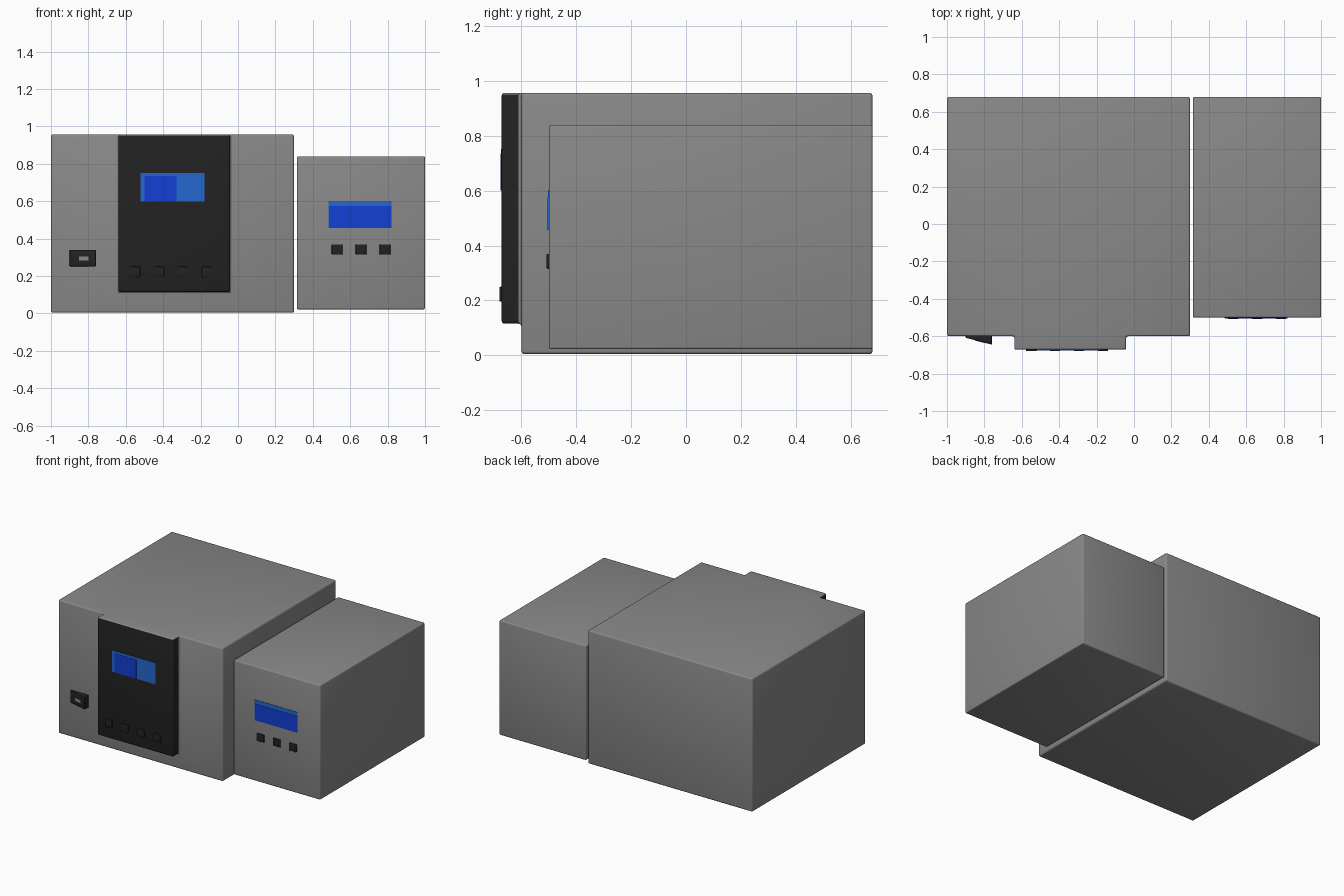
import bpy, bmesh, math

if "Cube" in bpy.data.objects:
    bpy.data.objects.remove(bpy.data.objects["Cube"])


def material(name, color):
    m = bpy.data.materials.new(name)
    m.diffuse_color = (*color, 1)
    m.use_nodes = True
    m.node_tree.nodes["Principled BSDF"].inputs["Base Color"].default_value = m.diffuse_color
    return m


GREY = material("casing grey", (0.25, 0.25, 0.25))
BLACK = material("panel black", (0.016, 0.016, 0.016))
BLUE = material("screen deep blue", (0.006, 0.05, 0.65))
LIGHT = material("screen light blue", (0.018, 0.14, 0.62))


def finish(name, bm, mats, bevel=0.0):
    """Round the sharp edges and turn the bmesh into an object."""
    bmesh.ops.recalc_face_normals(bm, faces=bm.faces)
    if bevel:
        sharp = [e for e in bm.edges if e.calc_face_angle(0) > 0.5]
        bmesh.ops.bevel(bm, geom=sharp, offset=bevel, segments=3, profile=0.5,
                        affect='EDGES', clamp_overlap=True)
    bm.normal_update()
    mesh = bpy.data.meshes.new(name)
    bm.to_mesh(mesh)
    bm.free()
    for m in mats:
        mesh.materials.append(m)
    ob = bpy.data.objects.new(name, mesh)
    bpy.context.collection.objects.link(ob)
    return ob


def box_bm(x0, x1, y0, y1, z0, z1):
    bm = bmesh.new()
    bmesh.ops.create_cube(bm, size=1)
    for v in bm.verts:
        v.co = (x1 if v.co.x > 0 else x0, y1 if v.co.y > 0 else y0, z1 if v.co.z > 0 else z0)
    return bm


def box(name, x0, x1, y0, y1, z0, z1, mat, bevel=0.0):
    return finish(name, box_bm(x0, x1, y0, y1, z0, z1), [mat], bevel)


# Main casing, with the control panel extruded from its front
PX0, PX1, PZ = -0.64, -0.042, 0.115
bm = box_bm(-1, 0.30, -0.60, 0.68, 0.004, 0.957)
for co, no in (((PX0, 0, 0), (1, 0, 0)), ((PX1, 0, 0), (1, 0, 0)), ((0, 0, PZ), (0, 0, 1))):
    bmesh.ops.bisect_plane(bm, geom=bm.verts[:] + bm.edges[:] + bm.faces[:], plane_co=co, plane_no=no)
bm.normal_update()
panel = [f for f in bm.faces if f.normal.y < -0.9
         and PX0 < f.calc_center_median().x < PX1 and f.calc_center_median().z > PZ]
new = bmesh.ops.extrude_face_region(bm, geom=panel)
bmesh.ops.delete(bm, geom=panel, context='FACES_ONLY')
for v in [g for g in new["geom"] if isinstance(g, bmesh.types.BMVert)]:
    v.co.y = -0.672
bmesh.ops.recalc_face_normals(bm, faces=bm.faces)
bmesh.ops.dissolve_limit(bm, angle_limit=0.02, verts=bm.verts, edges=bm.edges)
casing = finish("main_casing", bm, [GREY, BLACK], 0.011)
# Panel front and sides are black, its top stays grey
for p in casing.data.polygons:
    if p.center.y < -0.61 and p.normal.z < 0.5:
        p.material_index = 1

# Smaller side unit
box("side_unit", 0.315, 1.0, -0.50, 0.68, 0.022, 0.84, GREY, 0.008)

# Screens: light plates with darker display areas
box("main_screen", -0.522, -0.18, -0.675, -0.66, 0.60, 0.752, LIGHT)
box("main_screen_display", -0.50, -0.33, -0.677, -0.66, 0.60, 0.735, BLUE)
box("side_screen", 0.483, 0.822, -0.503, -0.49, 0.457, 0.602, LIGHT)
box("side_screen_display", 0.487, 0.822, -0.505, -0.49, 0.457, 0.575, BLUE)

# Push buttons
for i in range(4):
    x = -0.55 + i * 0.128
    box(f"panel_button_{i + 1}", x - 0.028, x + 0.028, -0.68, -0.66, 0.195, 0.25, BLACK, 0.004)
for i in range(3):
    x = 0.53 + i * 0.128
    box(f"side_button_{i + 1}", x - 0.029, x + 0.029, -0.508, -0.49, 0.315, 0.37, BLACK, 0.004)


# Rocker switch: a wedge rising towards the right, with a thin grey mark
def slope(x):
    return -0.608 - (x + 0.90) * 0.037 / 0.14


bm = box_bm(-0.90, -0.76, -0.7, -0.59, 0.252, 0.34)
for v in bm.verts:
    if v.co.y < -0.65:
        v.co.y = slope(v.co.x)
finish("power_switch", bm, [BLACK], 0.003)
bm = box_bm(-0.85, -0.80, -0.7, -0.59, 0.284, 0.304)
for v in bm.verts:
    v.co.y = slope(v.co.x) + (-0.002 if v.co.y < -0.65 else 0.002)
finish("power_switch_mark", bm, [GREY])

# Smooth the rounded edges, keep the flat faces crisp
for ob in bpy.context.scene.objects:
    ob.select_set(True)
    bpy.context.view_layer.objects.active = ob
bpy.ops.object.shade_smooth_by_angle(angle=math.radians(32))
